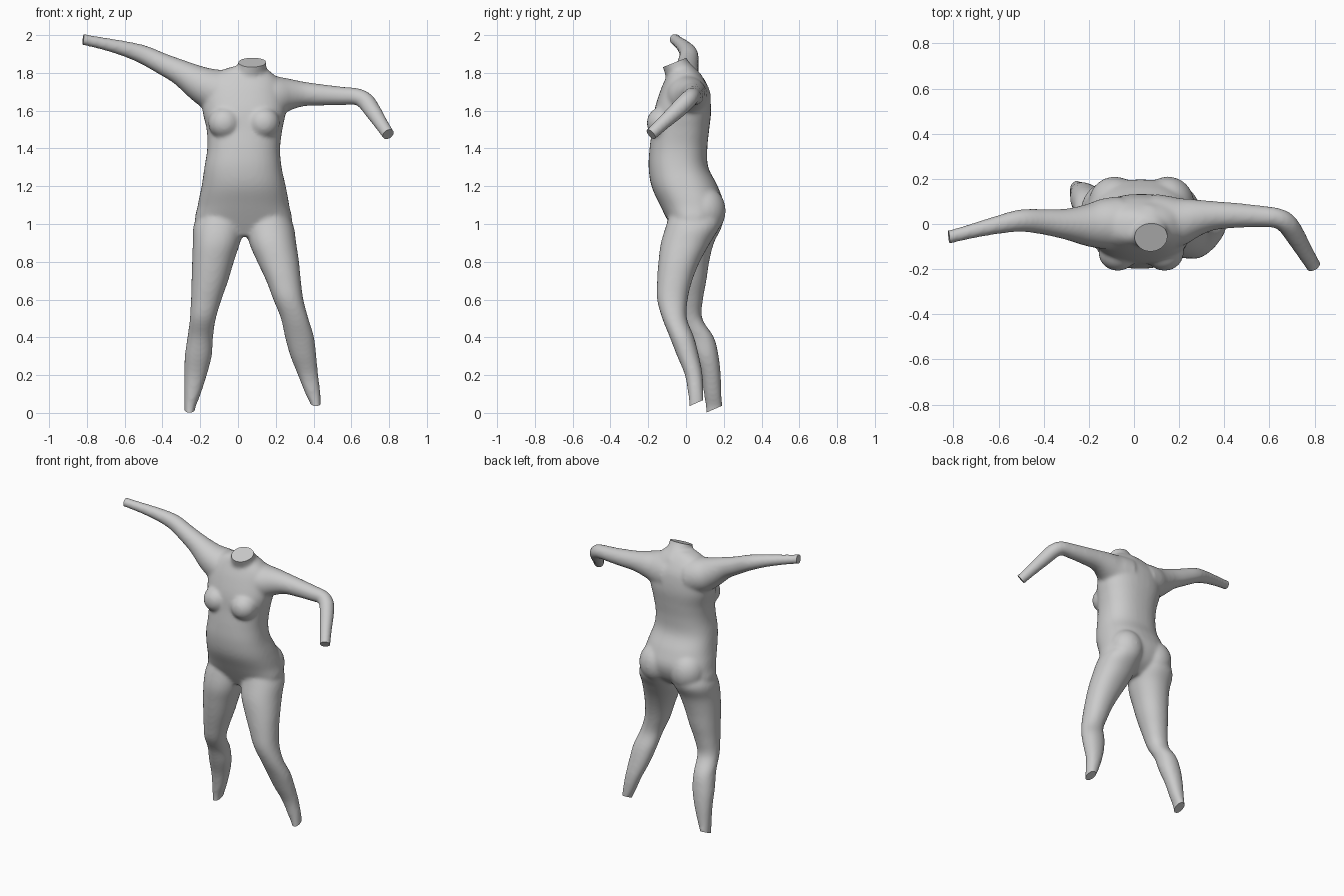
import bpy, bmesh, math
from mathutils import Vector, Matrix

SIDES = 36
GROW = 0.003          # offsets the slight shrink of the smoothing pass
bm = bmesh.new()


def spline(rows, steps=5):
    """Catmull-Rom through rows of numbers."""
    out = []
    for i in range(len(rows) - 1):
        p = [rows[max(i - 1, 0)], rows[i], rows[i + 1], rows[min(i + 2, len(rows) - 1)]]
        for s in range(steps):
            t = s / steps
            out.append([0.5 * (2 * b + (c - a) * t + (2 * a - 5 * b + 4 * c - d) * t * t
                               + (3 * b - a - 3 * c + d) * t ** 3) for a, b, c, d in zip(*p)])
    return out + [list(rows[-1])]


def skin(rings):
    """Closed skin over a list of point rings."""
    loops = [[bm.verts.new(p) for p in r] for r in rings]
    for a, b in zip(loops, loops[1:]):
        for i in range(SIDES):
            j = (i + 1) % SIDES
            bm.faces.new((a[i], a[j], b[j], b[i]))
    bm.faces.new(loops[0][::-1])
    bm.faces.new(loops[-1])


def stack(rows, power=2.0):
    """Level rings given as (z, x min, x max, y min, y max)."""
    rings = []
    for z, x0, x1, y0, y1 in spline(rows):
        ring = []
        for i in range(SIDES):
            c, s = math.cos(math.tau * i / SIDES), math.sin(math.tau * i / SIDES)
            u = math.copysign(abs(c) ** (2 / power), c)
            v = math.copysign(abs(s) ** (2 / power), s)
            ring.append(((x0 + x1) / 2 + u * ((x1 - x0) / 2 + GROW),
                         (y0 + y1) / 2 + v * ((y1 - y0) / 2 + GROW), z))
        rings.append(ring)
    skin(rings)


def limb(rows):
    """Round tube along (x, y, z, radius)."""
    pts = spline(rows)
    rings = []
    for k, (x, y, z, r) in enumerate(pts):
        t = (Vector(pts[min(k + 1, len(pts) - 1)][:3]) - Vector(pts[max(k - 1, 0)][:3])).normalized()
        a = t.cross(Vector((0, 0, 1))).normalized()
        b = t.cross(a)
        rings.append([Vector((x, y, z)) + (r + GROW) * (a * math.cos(w) + b * math.sin(w))
                      for w in (math.tau * i / SIDES for i in range(SIDES))])
    skin(rings)


def blob(centre, size):
    m = Matrix.Translation(centre) @ Matrix.Diagonal((*size, 1))
    bmesh.ops.create_icosphere(bm, subdivisions=4, radius=1, matrix=m)


# torso
stack([(0.935, -0.06, 0.14, -0.05, 0.08), (1.0, -0.215, 0.275, -0.085, 0.16),
       (1.1, -0.21, 0.268, -0.135, 0.195), (1.2, -0.19, 0.25, -0.18, 0.165),
       (1.3, -0.175, 0.228, -0.195, 0.115), (1.4, -0.16, 0.22, -0.19, 0.11),
       (1.5, -0.163, 0.232, -0.177, 0.12), (1.6, -0.185, 0.25, -0.165, 0.13),
       (1.7, -0.18, 0.235, -0.135, 0.12), (1.76, -0.155, 0.215, -0.11, 0.095),
       (1.81, -0.09, 0.165, -0.085, 0.06), (1.835, -0.02, 0.13, -0.07, 0.03)], 2.35)

# neck, run past its cut
stack([(1.7, -0.06, 0.15, -0.1, 0.1), (1.78, -0.035, 0.155, -0.105, 0.085),
       (1.83, 0.0, 0.147, -0.12, 0.04), (1.87, 0.005, 0.147, -0.13, 0.005),
       (1.92, 0.008, 0.152, -0.15, -0.015)])

# breasts and buttocks
for x in (-0.072, 0.135):
    blob((x, -0.125, 1.535), (0.086, 0.083, 0.085))
for x in (-0.085, 0.15):
    blob((x, 0.095, 1.07), (0.115, 0.115, 0.13))

# trailing leg
stack([(1.1, -0.17, 0.02, -0.07, 0.17), (1.0, -0.23, 0.032, -0.1, 0.19),
       (0.9, -0.236, 0.008, -0.115, 0.145), (0.8, -0.24, -0.025, -0.105, 0.12),
       (0.7, -0.243, -0.055, -0.09, 0.105), (0.6, -0.246, -0.09, -0.07, 0.087),
       (0.5, -0.252, -0.12, -0.045, 0.083), (0.4, -0.265, -0.135, 0.01, 0.145),
       (0.3, -0.279, -0.142, 0.045, 0.17), (0.2, -0.281, -0.168, 0.08, 0.181),
       (0.1, -0.281, -0.2, 0.098, 0.185), (0.02, -0.281, -0.23, 0.108, 0.19),
       (-0.06, -0.281, -0.23, 0.11, 0.193)], 2.15)

# leading leg
stack([(1.1, 0.06, 0.23, -0.07, 0.16), (1.0, 0.045, 0.288, -0.1, 0.18),
       (0.9, 0.062, 0.305, -0.13, 0.125), (0.8, 0.105, 0.32, -0.143, 0.07),
       (0.7, 0.152, 0.33, -0.15, 0.03), (0.6, 0.19, 0.343, -0.15, 0.006),
       (0.5, 0.23, 0.37, -0.123, 0.002), (0.4, 0.252, 0.4, -0.083, 0.04),
       (0.3, 0.28, 0.412, -0.044, 0.066), (0.2, 0.32, 0.422, -0.003, 0.085),
       (0.1, 0.36, 0.434, 0.014, 0.09), (0.04, 0.388, 0.437, 0.02, 0.09),
       (-0.03, 0.395, 0.442, 0.024, 0.094)], 2.15)

# raised arm
limb([(-0.06, 0.005, 1.69, 0.115), (-0.13, 0.0, 1.71, 0.11), (-0.2, -0.005, 1.742, 0.092),
      (-0.3, 0.0, 1.80, 0.066), (-0.4, 0.01, 1.848, 0.054), (-0.5, 0.015, 1.896, 0.047),
      (-0.6, -0.003, 1.928, 0.038), (-0.7, -0.027, 1.952, 0.031),
      (-0.8, -0.053, 1.973, 0.027), (-0.88, -0.072, 1.99, 0.028)])

# bent arm
limb([(0.1, 0.005, 1.67, 0.125), (0.19, 0.01, 1.677, 0.108), (0.27, 0.027, 1.686, 0.082),
      (0.35, 0.037, 1.688, 0.062), (0.45, 0.038, 1.683, 0.053), (0.55, 0.034, 1.678, 0.046),
      (0.63, 0.027, 1.674, 0.042), (0.675, 0.003, 1.65, 0.044), (0.71, -0.045, 1.603, 0.042),
      (0.755, -0.12, 1.535, 0.035), (0.795, -0.185, 1.475, 0.031), (0.83, -0.242, 1.423, 0.031)])

# fuse the parts into one smooth skin
bmesh.ops.recalc_face_normals(bm, faces=bm.faces)
mesh = bpy.data.meshes.new("body")
bm.to_mesh(mesh)
bm.free()
body = bpy.data.objects.new("body", mesh)
bpy.context.collection.objects.link(body)
fuse = body.modifiers.new("fuse", 'REMESH')
fuse.mode = 'VOXEL'
fuse.voxel_size = 0.01
soft = body.modifiers.new("soften", 'SMOOTH')
soft.factor = 0.5
soft.iterations = 12
fused = bpy.data.meshes.new_from_object(body.evaluated_get(bpy.context.evaluated_depsgraph_get()))
body.modifiers.clear()
body.data = fused

# flat cuts at neck, wrists and ankles: (centre, outward normal, reach)
cuts = [((0.076, -0.06, 1.855), (0, -0.37, 0.93), 0.12),
        ((-0.82, -0.057, 1.975), (-1, -0.1, 0.1), 0.11),
        ((0.795, -0.185, 1.475), (0.41, -0.68, -0.61), 0.11),
        ((-0.255, 0.15, 0.02), (0, 0.4, -0.91), 0.13),
        ((0.413, 0.055, 0.052), (0, 0.4, -0.91), 0.13)]
bm = bmesh.new()
bm.from_mesh(fused)
for centre, normal, reach in cuts:
    c = Vector(centre)
    faces = [f for f in bm.faces if (f.calc_center_median() - c).length < reach]
    near = set(faces) | {e for f in faces for e in f.edges} | {v for f in faces for v in f.verts}
    bmesh.ops.bisect_plane(bm, geom=list(near), plane_co=c, plane_no=Vector(normal), clear_outer=True)
    bmesh.ops.holes_fill(bm, edges=[e for e in bm.edges if e.is_boundary], sides=0)
bmesh.ops.recalc_face_normals(bm, faces=bm.faces)
bm.to_mesh(fused)
bm.free()

bpy.context.view_layer.objects.active = body
body.select_set(True)
bpy.ops.object.shade_smooth_by_angle(angle=math.radians(40))
